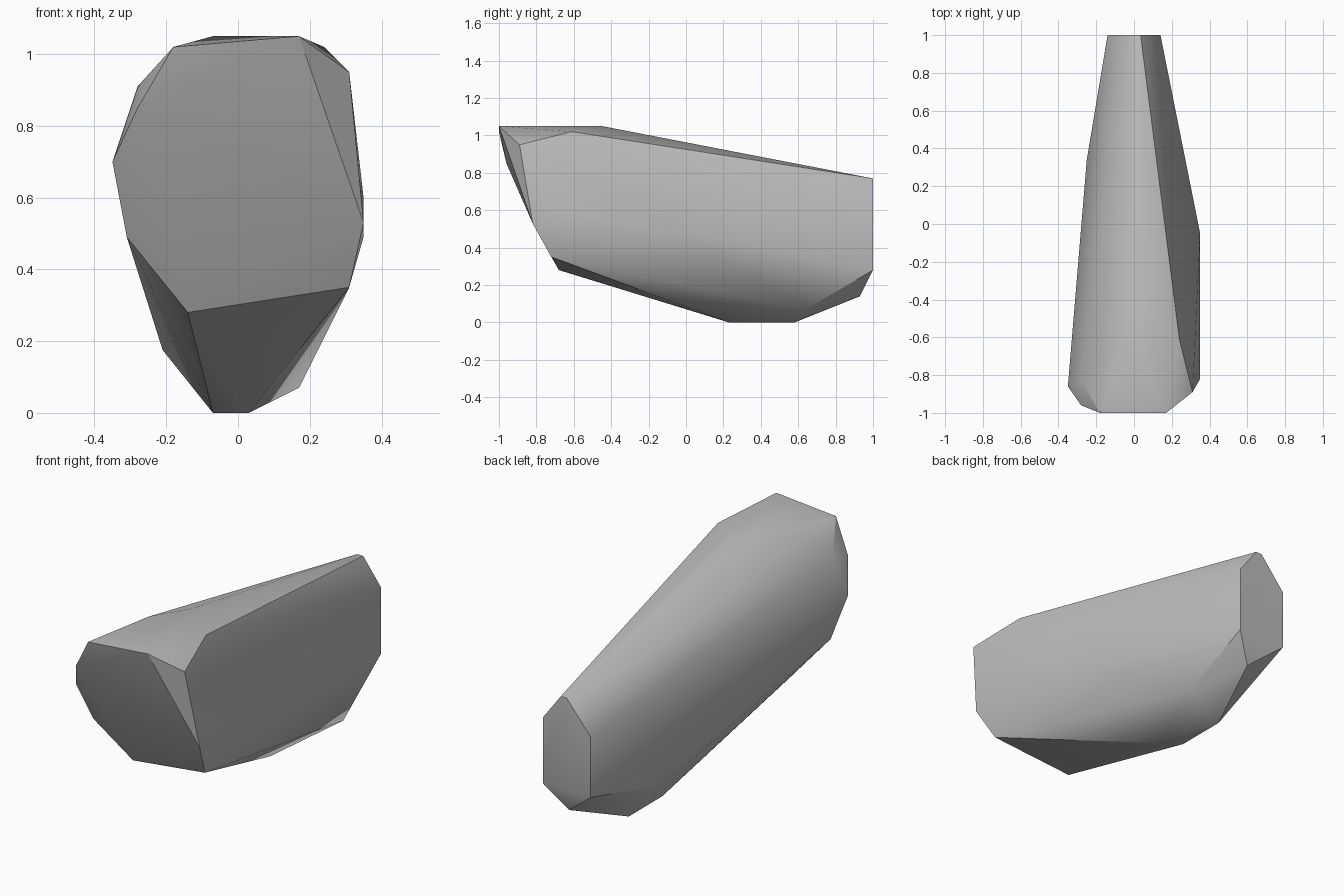
import bpy
import bmesh
import math

# Remove the default cube only
default_cube = bpy.data.objects.get("Cube")
if default_cube:
    bpy.data.objects.remove(default_cube, do_unlink=True)


def make_material(name, value):
    """Flat neutral material, shown in the viewport and in a render."""
    material = bpy.data.materials.new(name)
    material.use_nodes = True
    colour = (value, value, value, 1)
    material.diffuse_color = colour
    shader = next(node for node in material.node_tree.nodes
                  if node.type == "BSDF_PRINCIPLED")
    shader.inputs["Base Color"].default_value = colour
    shader.inputs["Roughness"].default_value = 0.8
    return material


def make_hull(name, groups, material):
    """Wrap a tight faceted skin around groups of corner points."""
    mesh = bpy.data.meshes.new(name)
    shell = bmesh.new()
    for group in groups:
        for corner in group:
            shell.verts.new(corner)
    hull = bmesh.ops.convex_hull(shell, input=shell.verts[:])
    # Drop corners that ended up inside the skin
    loose = [vert for vert in shell.verts if not vert.link_faces]
    bmesh.ops.delete(shell, geom=loose, context="VERTS")
    # Merge triangles lying in one plane
    bmesh.ops.dissolve_limit(shell, angle_limit=math.radians(1),
                             verts=shell.verts[:], edges=shell.edges[:])
    bmesh.ops.recalc_face_normals(shell, faces=shell.faces[:])
    shell.to_mesh(mesh)
    shell.free()
    mesh.materials.append(material)
    body = bpy.data.objects.new(name, mesh)
    bpy.context.collection.objects.link(body)
    return body


# Wide slanted front face, going round its rim from the top
front_rim = [(.17, -1, 1.05), (.31, -.89, .95), (.35, -.82, .53),
             (.31, -.72, .35), (-.14, -.68, .28), (-.31, -.77, .49),
             (-.35, -.86, .7), (-.28, -.96, .85), (-.18, -1, 1.02)]

# Shoulders and widest points of the flanks
shoulders = [(-.07, -.65, 1.05), (.05, -.45, 1.05), (.24, -.61, 1.02),
             (-.28, -.83, .91)]
flanks = [(.35, -.7, .6), (.35, -.05, .49), (-.25, .34, .49)]

# Keel and the bevels beside it
keel = [(.03, .23, 0), (-.07, .3, 0), (-.07, .58, 0)]
keel_bevels = [(.17, .64, .07), (-.21, .5, .175), (.035, .93, .14)]

# Narrow flat back face
back_rim = [(.035, 1, .77), (0, 1, .77), (-.14, 1, .6),
            (-.14, 1, .28), (.14, 1, .28), (.14, 1, .63)]

grey = make_material("neutral grey", 0.5)
groups = (front_rim, shoulders, flanks, keel, keel_bevels, back_rim)
body = make_hull("tapered_body", groups, grey)

# Soft flanks with crisp rims
bpy.ops.object.select_all(action="DESELECT")
body.select_set(True)
bpy.context.view_layer.objects.active = body
bpy.ops.object.shade_smooth_by_angle(angle=math.radians(30))
